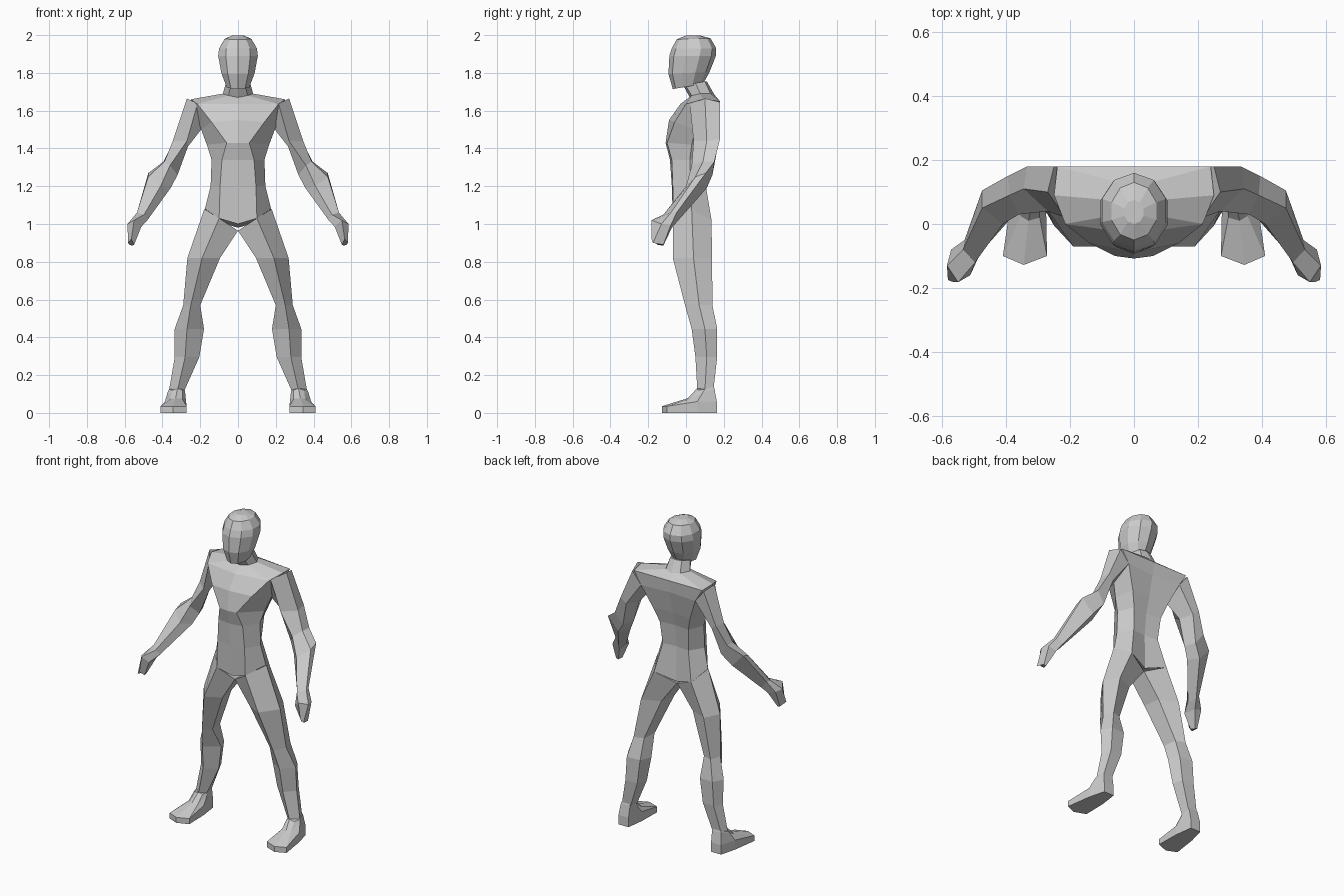
import bpy, bmesh, math

grey = bpy.data.materials.new("plain grey")
grey.diffuse_color = (0.6, 0.6, 0.6, 1)


def loft(name, rings, mirror=False):
    """Skin closed rings of 3D points, cap both ends, optionally mirror in x."""
    bm = bmesh.new()
    loops = [[bm.verts.new(p) for p in r] for r in rings]
    n = len(rings[0])
    for a, b in zip(loops, loops[1:]):
        for i in range(n):
            j = (i + 1) % n
            bm.faces.new((a[i], a[j], b[j], b[i]))
    bm.faces.new(loops[0][::-1])
    bm.faces.new(loops[-1])
    bmesh.ops.recalc_face_normals(bm, faces=bm.faces)
    me = bpy.data.meshes.new(name)
    bm.to_mesh(me)
    bm.free()
    me.materials.append(grey)
    ob = bpy.data.objects.new(name, me)
    bpy.context.collection.objects.link(ob)
    if mirror:
        ob.modifiers.new("mirror", "MIRROR").use_mirror_merge = False
    return ob


def symmetric(half):
    """Complete a half ring that starts and ends on x = 0."""
    return half + [(-x, y, z) for x, y, z in half[-2:0:-1]]


# Torso and neck: front centre, front edge, side, back edge, back centre
torso = [
    [(0, -.06, 1.0), (.10, -.07, 1.03), (.175, .03, 1.08), (.13, .135, 1.02), (0, .10, .98)],
    [(0, -.075, 1.2), (.095, -.07, 1.2), (.145, .02, 1.2), (.09, .105, 1.2), (0, .095, 1.2)],
    [(0, -.085, 1.34), (.085, -.075, 1.34), (.14, .02, 1.34), (.10, .12, 1.34), (0, .11, 1.34)],
    [(0, -.108, 1.43), (.06, -.10, 1.43), (.165, .03, 1.42), (.13, .145, 1.43), (0, .135, 1.43)],
    [(0, -.09, 1.55), (.14, -.06, 1.54), (.195, .05, 1.5), (.19, .18, 1.57), (0, .165, 1.57)],
    [(0, -.03, 1.635), (.215, .0, 1.635), (.25, .09, 1.66), (.24, .18, 1.65), (0, .18, 1.65)],
    [(0, .02, 1.67), (.05, .03, 1.68), (.08, .075, 1.69), (.05, .13, 1.69), (0, .15, 1.685)],
    [(0, -.01, 1.725), (.04, 0, 1.73), (.065, .05, 1.745), (.04, .1, 1.755), (0, .11, 1.755)],
]
loft("torso", [symmetric(r) for r in torso])

# Head: z, half width, front y, back y, slope towards the back
head = [
    (1.728, .06, -.07, .09, .17),
    (1.80, .088, -.093, .125, .05),
    (1.89, .105, -.088, .158, 0),
    (1.93, .10, -.075, .16, 0),
    (1.98, .07, -.05, .13, .03),
    (1.998, .03, 0, .075, 0),
]
rings = []
for z, w, f, b, slope in head:
    c, d = (f + b) / 2, (b - f) / 2
    pts = []
    for i in range(10):
        a = i * math.tau / 10
        y = -d * math.cos(a)
        pts.append((w * math.sin(a) / math.sin(math.radians(72)), c + y, z + slope * y))
    rings.append(pts)
loft("head", rings)

# Arm and hand: outer, front, inner, back, outer back
loft("arm", [
    [(.27, .10, 1.665), (.215, .02, 1.635), (.195, .06, 1.5), (.19, .18, 1.57), (.25, .18, 1.645)],
    [(.345, .11, 1.44), (.27, .04, 1.44), (.265, .09, 1.41), (.30, .17, 1.42), (.335, .18, 1.45)],
    [(.39, .09, 1.33), (.36, .03, 1.31), (.32, .07, 1.26), (.345, .14, 1.26), (.395, .15, 1.33)],
    [(.475, .05, 1.25), (.41, 0, 1.2), (.357, .05, 1.19), (.40, .11, 1.19), (.475, .105, 1.27)],
    [(.535, -.08, 1.06), (.497, -.12, 1.05), (.48, -.09, 1.02), (.50, -.04, 1.02), (.53, -.05, 1.06)],
    [(.585, -.13, 1.0), (.55, -.182, 1.02), (.512, -.16, .985), (.52, -.075, .98), (.572, -.08, .995)],
    [(.582, -.175, .90), (.565, -.182, .92), (.55, -.15, .89), (.56, -.12, .885), (.575, -.12, .89)],
], mirror=True)

# Leg: z followed by outer, front, inner, inner back, outer back
leg = [
    (1.04, (.178, .03), (.10, -.07), (0, -.03), (0, .09), (.13, .135)),
    (.82, (.268, .04), (.19, -.07), (.095, -.02), (.11, .09), (.22, .138)),
    (.57, (.29, .07), (.25, -.005), (.20, .03), (.21, .12), (.27, .14)),
    (.445, (.335, .10), (.27, .03), (.18, .09), (.21, .16), (.30, .165)),
    (.295, (.335, .11), (.28, .05), (.205, .10), (.23, .16), (.31, .165)),
    (.12, (.365, .10), (.32, .06), (.283, .09), (.29, .145), (.35, .145)),
    (.05, (.37, .10), (.33, .05), (.285, .09), (.29, .15), (.355, .15)),
]
rings = [[(x, y, z) for x, y in pts] for z, *pts in leg]
rings[0] = [(x, y, z) for (x, y, _), z in zip(rings[0], (1.08, 1.03, .965, .965, 1.02))]
loft("leg", rings, mirror=True)

# Foot: sole outline, raised edge, then the instep up to the ankle
sole = [(.272, -.10), (.345, -.128), (.41, -.10), (.387, .06), (.36, .163), (.29, .163), (.275, .05)]
edge = [.035, .035, .035, .06, .06, .06, .06]
instep = [(.295, .02, .075), (.33, .01, .078), (.355, .025, .075), (.372, .09, .11),
          (.352, .15, .13), (.288, .15, .13), (.28, .09, .11)]
ankle = [(.295, .065, .12), (.32, .058, .13), (.35, .065, .12), (.365, .1, .125),
         (.35, .147, .14), (.289, .147, .14), (.283, .1, .125)]
loft("foot", [
    [(x, y, 0) for x, y in sole],
    [(x, y, z) for (x, y), z in zip(sole, edge)],
    instep,
    ankle,
], mirror=True)
